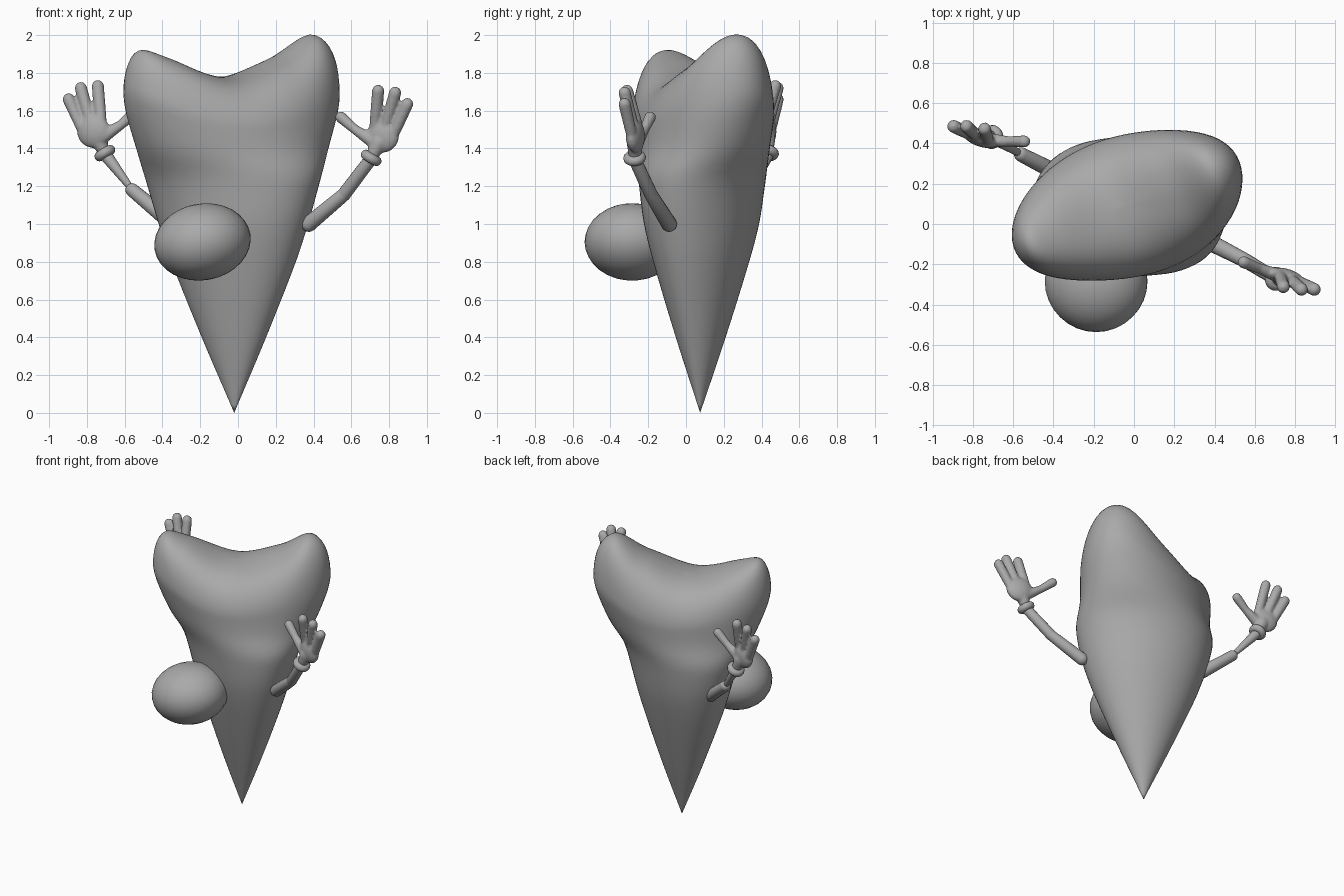
import bpy, bmesh, math
from mathutils import Vector, Matrix

if "Cube" in bpy.data.objects:
    bpy.data.objects.remove(bpy.data.objects["Cube"], do_unlink=True)

grey = bpy.data.materials.new("plain grey")
grey.use_nodes = True
COLOUR = (0.4, 0.4, 0.4, 1)
grey.diffuse_color = COLOUR
grey.node_tree.nodes["Principled BSDF"].inputs["Base Color"].default_value = COLOUR


def finish(name, bm):
    bmesh.ops.recalc_face_normals(bm, faces=bm.faces)
    mesh = bpy.data.meshes.new(name)
    bm.to_mesh(mesh)
    bm.free()
    mesh.materials.append(grey)
    mesh.shade_smooth()
    ob = bpy.data.objects.new(name, mesh)
    bpy.context.collection.objects.link(ob)
    return ob


def curve(table, t):
    """Smooth interpolation through (position, value) pairs."""
    t = min(max(t, table[0][0]), table[-1][0])
    i = 0
    while i < len(table) - 2 and t > table[i + 1][0]:
        i += 1

    def slope(k):
        a, b = table[max(k - 1, 0)], table[min(k + 1, len(table) - 1)]
        return (b[1] - a[1]) / (b[0] - a[0])
    (x0, y0), (x1, y1) = table[i], table[i + 1]
    h = x1 - x0
    s = (t - x0) / h
    return (y0 * (1 + 2 * s) * (1 - s) ** 2 + y1 * s * s * (3 - 2 * s)
            + h * slope(i) * s * (1 - s) ** 2 - h * slope(i + 1) * s * s * (1 - s))


def bridge(bm, rings):
    for a, b in zip(rings, rings[1:]):
        n = len(a)
        for i in range(n):
            bm.faces.new((a[i], a[(i + 1) % n], b[(i + 1) % n], b[i]))


# Body: half widths, half depths and twist by height, then the ridge along the top
HALF_X = [(0, 0), (.4, .168), (.8, .325), (1, .39), (1.2, .447), (1.4, .505), (1.6, .56), (1.72, .573)]
HALF_Y = [(0, 0), (.4, .13), (.8, .25), (1, .3), (1.2, .328), (1.4, .352), (1.6, .378), (1.72, .393)]
TWIST = [(0, -.15), (.9, -.22), (1.23, -.15), (1.4, .14), (1.6, .3), (1.72, .355)]
RIDGE = [(-90, 1.68), (-75, 1.84), (-60, 1.92), (-40, 1.885), (-6, 1.78),
         (24, 1.88), (47, 2.0), (62, 1.965), (76, 1.86), (90, 1.7)]
TURN = math.radians(22.5)


def section(z, angle, s=1):
    """Point on the skewed oval at height z."""
    hx, hy = curve(HALF_X, z), curve(HALF_Y, z)
    xx, yy = hx * hx, hy * hy
    c = curve(TWIST, z) * (xx + yy) / 2
    root = math.sqrt(max(xx * yy - c * c, 0))
    d = math.sqrt(xx + yy + 2 * root) or 1
    s *= 1 + .07 * max(0, math.cos(angle + math.pi / 4)) ** 4
    p, q = s * math.cos(angle), s * math.sin(angle)
    return (-.02 - .01 * z + ((xx + root) * p + c * q) / d,
            .075 + .012 * z + (c * p + (yy + root) * q) / d)


def build_body():
    bm = bmesh.new()
    n, low, high = 72, 36, 22
    angles = [2 * math.pi * i / n for i in range(n)]
    rims = [1.6 + .1 * math.cos(2 * (a - TURN)) for a in angles]
    rings = []
    for k in range(1, low + 1):
        rings.append([bm.verts.new((*section(r * k / low, a), r * k / low))
                      for a, r in zip(angles, rims)])

    def crown(a, r, s):
        p, q = s * math.cos(a - TURN), s * math.sin(a - TURN)
        base = 1.6 + .1 * math.cos(2 * (a - TURN)) * s * s
        g = math.sqrt(max(0, 1 - q * q / max(1 - p * p, 1e-6)))
        top = curve(RIDGE, math.degrees(math.asin(max(-1, min(1, p)))))
        return (*section(r, a, s), base + (top - base) * g)
    for k in range(1, high):
        s = math.cos(math.pi / 2 * k / high)
        rings.append([bm.verts.new(crown(a, r, s)) for a, r in zip(angles, rims)])
    bridge(bm, rings)
    tip = bm.verts.new((-.02, .075, 0))
    top = bm.verts.new((*section(1.6, 0, 0), curve(RIDGE, 0)))
    for i in range(n):
        bm.faces.new((tip, rings[0][(i + 1) % n], rings[0][i]))
        bm.faces.new((top, rings[-1][i], rings[-1][(i + 1) % n]))
    finish("body", bm)


def ball(bm, centre, size, turn=Matrix(), segments=32):
    m = Matrix.Translation(centre) @ turn @ Matrix.Diagonal((*size, 1))
    bmesh.ops.create_uvsphere(bm, u_segments=segments, v_segments=segments // 2, radius=1, matrix=m)


def capsule(bm, a, b, ra, rb, n=16):
    """Round ended, tapering rod."""
    a, b = Vector(a), Vector(b)
    rot = (b - a).to_track_quat('Z', 'Y').to_matrix()
    rings = []
    for centre, r, start in ((a, ra, -90), (b, rb, 0)):
        for k in range(6):
            t = math.radians(min(max(start + k * 18, -88), 88))
            rings.append([bm.verts.new(centre + rot @ Vector((
                r * math.cos(t) * math.cos(2 * math.pi * i / n),
                r * math.cos(t) * math.sin(2 * math.pi * i / n),
                r * math.sin(t)))) for i in range(n)])
    bridge(bm, rings)
    bm.faces.new(rings[0][::-1])
    bm.faces.new(rings[-1])


def build_arm(side, place, elbow_radius, thumb_y):
    shoulder, elbow, wrist = (.375, -.09, 1.0), (.56, -.185, 1.155), (.7, -.27, 1.34)
    bm = bmesh.new()
    capsule(bm, place(shoulder), place(elbow), .042, .036)
    finish(side + "_upper_arm", bm)
    bm = bmesh.new()
    capsule(bm, place(elbow), place(wrist), elbow_radius, .034)
    finish(side + "_forearm", bm)

    # Cuff: a short fat ring around the wrist
    bm = bmesh.new()
    axis = Vector(place((.76, -.28, 1.45))) - Vector(place((.7, -.27, 1.35)))
    rot = axis.to_track_quat('Z', 'Y').to_matrix()
    centre = Vector(place((.705, -.272, 1.35)))
    rings = []
    for k in range(24):
        t = 2 * math.pi * k / 24
        rings.append([bm.verts.new(centre + rot @ Vector((
            (.034 + .026 * math.cos(u)) * math.cos(t),
            (.034 + .026 * math.cos(u)) * math.sin(t),
            .026 * math.sin(u)))) for u in [2 * math.pi * j / 12 for j in range(12)]])
    bridge(bm, rings + rings[:1])
    finish(side + "_cuff", bm)

    # Hand: palm, three fingers and a thumb melted together
    bm = bmesh.new()
    ball(bm, place((.765, -.268, 1.465)), (.092, .043, .088),
         Matrix.Rotation(math.radians(-20), 4, 'Z'), 24)
    capsule(bm, place(wrist), place((.745, -.27, 1.43)), .03, .045)
    for base, end in (((.725, -.258, 1.52), (.742, -.312, 1.705)),
                      ((.785, -.282, 1.53), (.832, -.325, 1.695)),
                      ((.83, -.292, 1.49), (.896, -.325, 1.635))):
        capsule(bm, place(base), place(end), .03, .033)
    knuckle = (.62, (thumb_y - .25) / 2, 1.5)
    capsule(bm, place((.71, -.255, 1.44)), place(knuckle), .036, .026)
    capsule(bm, place(knuckle), place((.545, thumb_y, 1.565)), .026, .031)
    hand = finish(side + "_hand", bm)
    remesh = hand.modifiers.new("Melt", 'REMESH')
    remesh.mode = 'VOXEL'
    remesh.voxel_size = .009
    remesh.use_smooth_shade = True
    smooth = hand.modifiers.new("Soften", 'SMOOTH')
    smooth.iterations = 4


build_body()

# Round nose, slightly wider than tall
bm = bmesh.new()
ball(bm, (-.188, -.285, .905), (.257, .252, .203), Matrix.Rotation(math.radians(-10), 4, 'Y'))
finish("nose", bm)

# The right arm is the left one turned half way round the body
build_arm("left", lambda p: p, .036, -.19)
build_arm("right", lambda p: (-p[0], .16 - p[1], p[2] + .025), .016, -.25)
